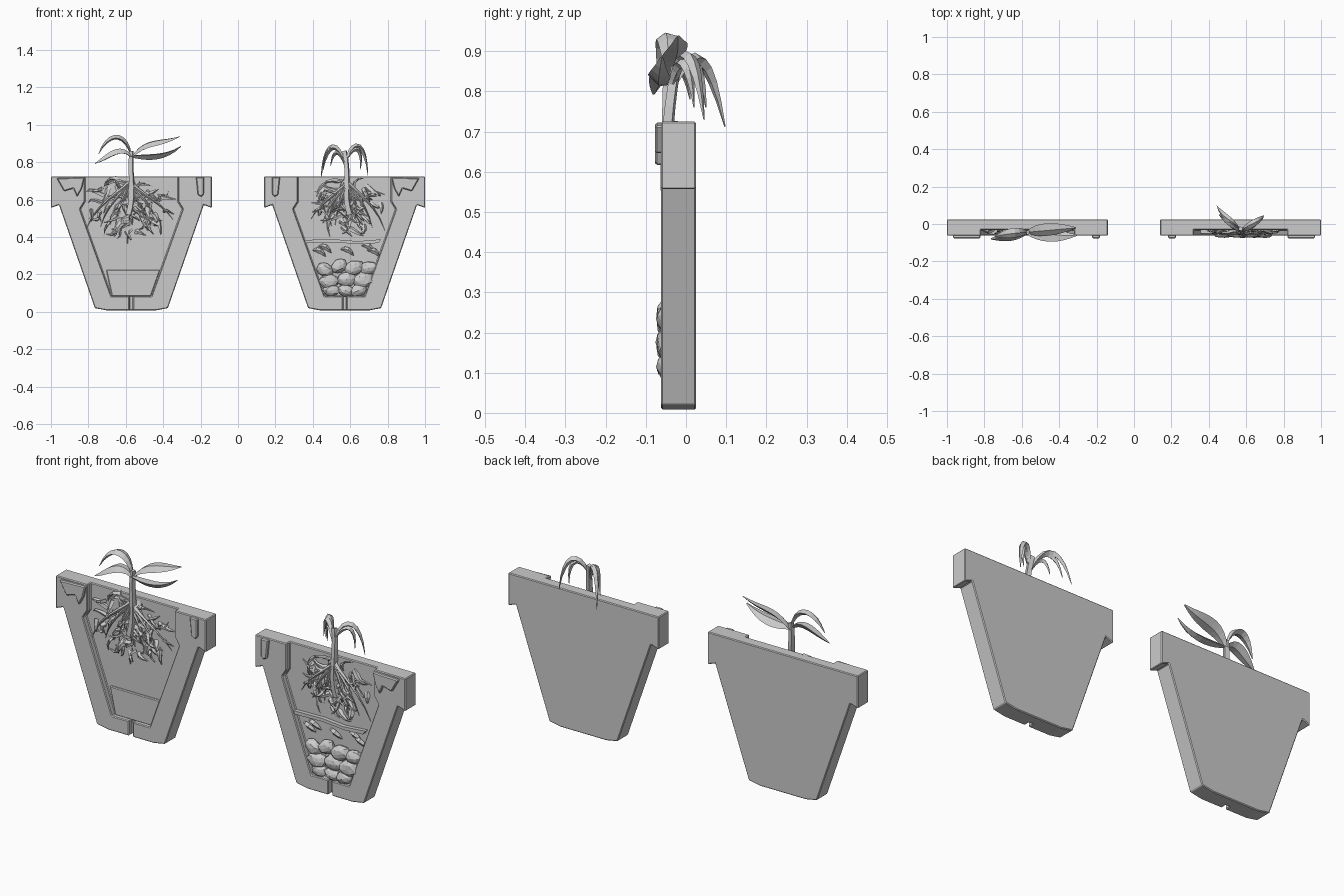
import bpy, bmesh, math, random
from mathutils import Vector
from mathutils.geometry import interpolate_bezier

if "Cube" in bpy.data.objects:
    bpy.data.objects.remove(bpy.data.objects["Cube"])

random.seed(4)


def finish(name, bm):
    bmesh.ops.recalc_face_normals(bm, faces=bm.faces)
    me = bpy.data.meshes.new(name)
    bm.to_mesh(me)
    bm.free()
    ob = bpy.data.objects.new(name, me)
    bpy.context.collection.objects.link(ob)
    return ob


def prism(name, pts, y0, y1):
    """Extrude an (x, z) outline from y0 to y1."""
    bm = bmesh.new()
    face = bm.faces.new([bm.verts.new((x, y0, z)) for x, z in pts])
    new = bmesh.ops.extrude_face_region(bm, geom=[face])["geom"]
    verts = [v for v in new if isinstance(v, bmesh.types.BMVert)]
    bmesh.ops.translate(bm, verts=verts, vec=(0, y1 - y0, 0))
    return finish(name, bm)


def mirrored(half, cx):
    return [(cx + x, z) for x, z in half] + [(cx - x, z) for x, z in reversed(half)]


def bevel(ob, width):
    m = ob.modifiers.new("soft_edges", "BEVEL")
    m.width, m.segments, m.limit_method = width, 1, "ANGLE"


def blade(bm, pts, side, width, thick, shape, steps=8):
    """Sweep a diamond section along a cubic curve of four points."""
    path = interpolate_bezier(*[Vector(p) for p in pts], steps + 1)
    rings = []
    for i, p in enumerate(path):
        t = i / steps
        tan = (path[min(i + 1, steps)] - path[max(i - 1, 0)]).normalized()
        s = Vector(side)
        s = (s - tan * s.dot(tan)).normalized()
        n = tan.cross(s)
        k = shape(t)
        offs = (s * width, n * thick, -s * width, -n * thick)
        rings.append([bm.verts.new(p + o * k) for o in offs])
    for a, b in zip(rings, rings[1:]):
        for j in range(4):
            bm.faces.new((a[j], a[j - 1], b[j - 1], b[j]))
    bm.faces.new(rings[0])
    bm.faces.new(rings[-1][::-1])


def leaf_shape(t):
    return max(0.1, math.sin(math.pi * (0.06 + 0.94 * t)) ** 0.8)


def root_shape(t):
    return 1.05 - t


def stem_shape(t):
    return 1 - 0.3 * t


OUTER = [(0, .004), (.13, .008), (.195, .02), (.387, .572), (.43, .556), (.43, .725)]
INNER = [(.011, -.02), (.011, .085), (.108, .085), (.275, .55), (.25, .59), (.25, .76)]
SOIL_Y = -.032


def pot(label, cx, s):
    # Cut-away pot slab with open recess and drain slot
    body = prism(label + "_pot", mirrored(OUTER[1:], cx), -.062, .025)
    cutter = prism(label + "_recess_cutter", mirrored(INNER, cx), -.1, SOIL_Y)
    cutter.hide_render = True
    cutter.hide_viewport = False
    cutter.display_type = "WIRE"
    m = body.modifiers.new("recess", "BOOLEAN")
    m.operation, m.object, m.solver = "DIFFERENCE", cutter, "EXACT"
    bevel(body, .004)
    # Raised highlight patches on the rim
    big = [(-.40, .715), (-.25, .72), (-.265, .66), (-.29, .615), (-.31, .66), (-.36, .645)]
    small = [(.345, .722), (.388, .722), (.388, .63), (.375, .615), (.355, .625)]
    for tag, pts in (("wide", big), ("narrow", small)):
        p = prism(f"{label}_rim_{tag}_chip", [(cx + s * x, z) for x, z in pts], -.077, -.055)
        bevel(p, .005)


def roots(label, cx, cz, rx, rz, count):
    # Jagged root shards radiating from the stem base
    bm = bmesh.new()
    for i in range(count):
        a = random.uniform(0, 2 * math.pi)
        r = random.random() ** 0.65
        x, z = cx + rx * r * math.cos(a), cz + rz * r * math.sin(a)
        d = math.atan2(z - .68, x - cx) + random.uniform(-1, 1)
        ln = random.uniform(.05, .1)
        b = random.uniform(-.025, .025)
        u, v = math.cos(d) * ln, math.sin(d) * ln
        y = random.uniform(-.058, -.044)
        z = min(z, .69)
        pts = [(x - u / 2, -.03, z - v / 2), (x - u / 6 - b, y, z - v / 6 + b),
               (x + u / 6 - b, y, min(z + v / 6 + b, .715)), (x + u / 2, -.034, min(z + v / 2, .715))]
        blade(bm, pts, (random.uniform(-1, 1), .3, random.uniform(-1, 1)),
              random.uniform(.009, .016), .009, lambda t: 1.1 - .9 * t, 3)
    # Main tap roots
    for k in range(7):
        dx = (k - 3) * rx * .27
        end = cz - rz * random.uniform(.3, .9)
        blade(bm, [(cx, -.045, .69), (cx + dx * .3, -.055, .64),
                   (cx + dx, -.055, .58), (cx + dx * 1.3, -.035, end)],
              (1, 0, .2), .012, .01, root_shape, 6)
    finish(label + "_roots", bm)


def leaves(label, data):
    for i, (pts, side, w, th) in enumerate(data):
        bm = bmesh.new()
        blade(bm, pts, side, w, th, leaf_shape, 9)
        finish(f"{label}_leaf_{i + 1}", bm)


def stem(label, pts, w):
    bm = bmesh.new()
    blade(bm, pts, (1, .6, 0), w, w, stem_shape)
    finish(label + "_stem", bm)


pot("healthy", -.57, 1)
pot("wilted", .57, -1)

# Healthy plant
stem("healthy", [(-.585, -.045, .52), (-.55, -.05, .63), (-.58, -.045, .72), (-.57, -.045, .86)], .02)
leaves("healthy", [
    ([(-.57, -.045, .82), (-.5, -.03, .92), (-.42, -.025, .89), (-.31, -.02, .938)], (0, 1, .45), .036, .013),
    ([(-.57, -.05, .83), (-.5, -.06, .83), (-.4, -.07, .81), (-.305, -.06, .885)], (0, 1, -.35), .034, .016),
    ([(-.572, -.045, .84), (-.6, -.04, .96), (-.69, -.05, .97), (-.745, -.07, .845)], (0, 1, .2), .026, .013),
    ([(-.57, -.05, .83), (-.63, -.055, .9), (-.69, -.07, .83), (-.765, -.08, .793)], (0, 1, .5), .03, .016),
])
roots("healthy", -.58, .56, .22, .17, 75)
lower = prism("healthy_base_layer", [(-.674, .083), (-.466, .083), (-.416, .225), (-.705, .225)], -.042, -.025)
bevel(lower, .004)

# Wilted plant
stem("wilted", [(.60, -.045, .52), (.56, -.05, .63), (.60, -.05, .72), (.57, -.025, .86)], .02)
leaves("wilted", [
    ([(.572, -.04, .79), (.53, .01, .93), (.465, .05, .92), (.443, .097, .712)], (.3, 1, 0), .017, .013),
    ([(.570, -.04, .80), (.54, -.01, .90), (.48, .03, .92), (.455, .05, .76)], (.3, 1, 0), .017, .012),
    ([(.572, -.04, .78), (.55, -.02, .87), (.51, .0, .88), (.495, .01, .78)], (.3, 1, 0), .014, .011),
    ([(.575, -.04, .79), (.60, -.01, .92), (.68, .02, .94), (.695, .045, .73)], (-.3, 1, 0), .018, .013),
    ([(.575, -.04, .80), (.61, -.02, .90), (.67, .01, .90), (.655, .02, .76)], (-.3, 1, 0), .015, .012),
])
roots("wilted", .585, .57, .19, .15, 70)
lip = prism("wilted_soil_ledge", [(.355, .385), (.36, .368), (.52, .372), (.64, .362), (.75, .368),
                                  (.765, .388), (.64, .378), (.52, .388)], -.052, -.025)
# Loose clods under the soil ledge
bm = bmesh.new()
for x, z in ((.44, .32), (.47, .34), (.73, .32), (.70, .345), (.59, .325)):
    blade(bm, [(x - .04, -.03, z + .01), (x - .01, -.055, z + .02), (x + .01, -.05, z), (x + .03, -.03, z - .025)],
          (0, 0, 1), .015, .012, leaf_shape, 4)
finish("wilted_loose_clods", bm)

# Drainage stones
STONES = [(.465, .225, .045), (.54, .245, .045), (.62, .235, .05), (.70, .235, .045),
          (.485, .165, .05), (.58, .175, .05), (.67, .17, .055),
          (.50, .115, .042), (.575, .115, .042), (.645, .115, .042)]
for i, (x, z, r) in enumerate(STONES):
    bm = bmesh.new()
    bmesh.ops.create_icosphere(bm, subdivisions=2, radius=1)
    tilt = random.uniform(-.5, .5)
    c, s = math.cos(tilt), math.sin(tilt)
    for v in bm.verts:
        p = v.co * random.uniform(.88, 1.06)
        px, pz = p.x * r * 1.1, p.z * r * .8
        v.co = (x + c * px - s * pz, -.046 + p.y * .029, z + s * px + c * pz)
    finish(f"drainage_stone_{i + 1}", bm)
